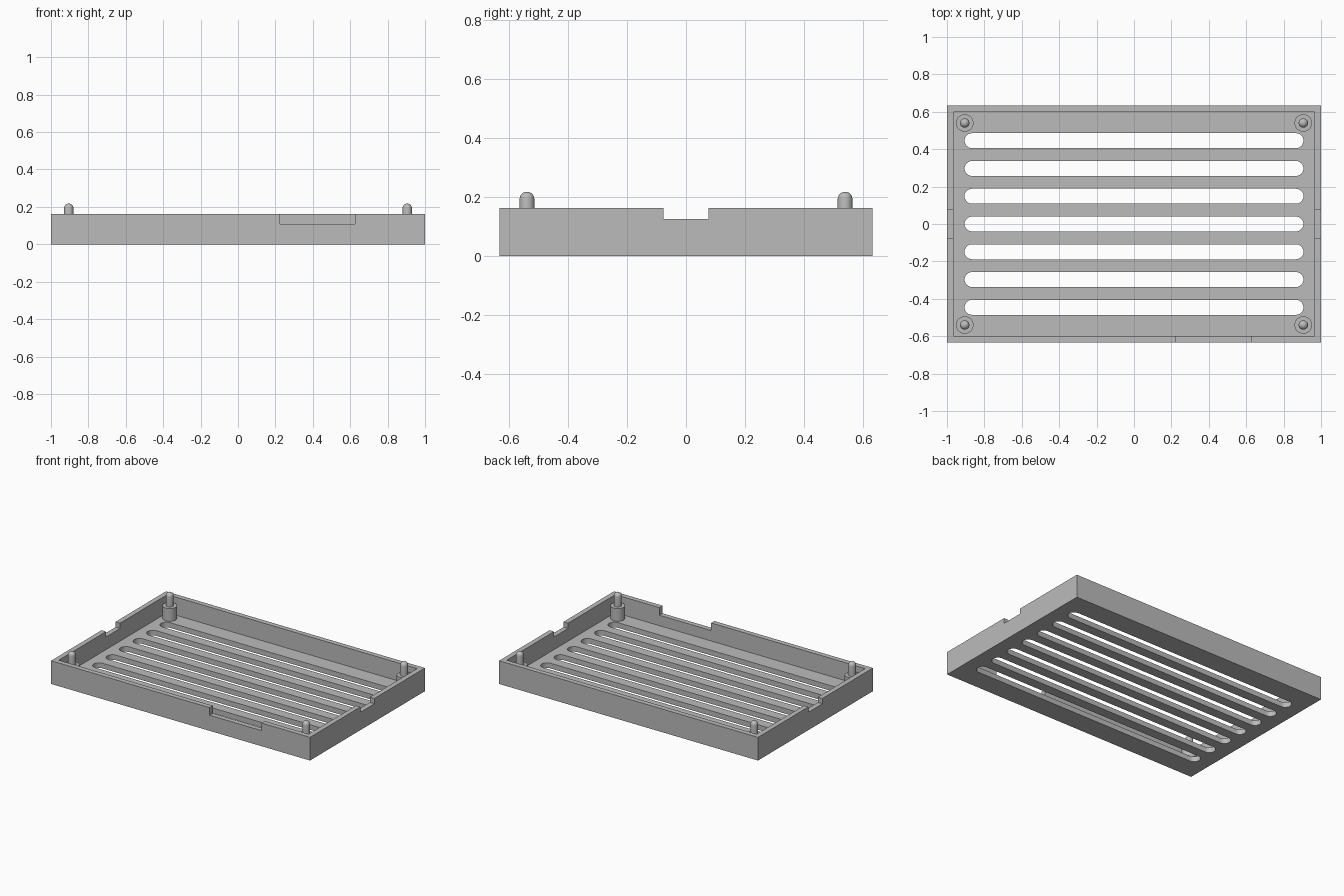
import bpy, bmesh, math
from mathutils import Matrix, Vector

if "Cube" in bpy.data.objects:
    bpy.data.objects.remove(bpy.data.objects["Cube"])

# Overall sizes
HX, HY, H = 1.0, 0.634, 0.162
WALL, FLOOR = 0.035, 0.036
POST_X, POST_Y = 0.905, 0.54

grey = bpy.data.materials.new("light_grey")
grey.diffuse_color = (0.5, 0.5, 0.5, 1)
grey.use_nodes = True
grey.node_tree.nodes["Principled BSDF"].inputs["Base Color"].default_value = grey.diffuse_color


def make_object(name, bm):
    bmesh.ops.recalc_face_normals(bm, faces=bm.faces[:])
    mesh = bpy.data.meshes.new(name)
    bm.to_mesh(mesh)
    bm.free()
    mesh.materials.append(grey)
    obj = bpy.data.objects.new(name, mesh)
    bpy.context.collection.objects.link(obj)
    return obj


def box(name, x0, x1, y0, y1, z0, z1):
    bm = bmesh.new()
    size = Matrix.Diagonal((x1 - x0, y1 - y0, z1 - z0, 1))
    mid = Matrix.Translation(((x0 + x1) / 2, (y0 + y1) / 2, (z0 + z1) / 2))
    bmesh.ops.create_cube(bm, size=1, matrix=mid @ size)
    return make_object(name, bm)


def slot(name, y, half_len, r, z0, z1, steps=12):
    """Long bar with rounded ends, along x."""
    bm = bmesh.new()
    ring = []
    for side in (1, -1):
        for i in range(steps + 1):
            a = -math.pi / 2 + math.pi * i / steps
            ring.append(bm.verts.new((side * (half_len - r + r * math.cos(a)),
                                      y + side * r * math.sin(a), z0)))
    face = bm.faces.new(ring)
    out = bmesh.ops.extrude_face_region(bm, geom=[face])["geom"]
    top = [v for v in out if isinstance(v, bmesh.types.BMVert)]
    bmesh.ops.translate(bm, verts=top, vec=(0, 0, z1 - z0))
    return make_object(name, bm)


def cut(target, cutter):
    mod = target.modifiers.new("cut", "BOOLEAN")
    mod.operation, mod.solver, mod.object = "DIFFERENCE", "EXACT", cutter
    bpy.context.view_layer.objects.active = target
    bpy.ops.object.modifier_apply(modifier=mod.name)
    bpy.data.objects.remove(cutter)


def smooth(obj):
    bpy.ops.object.select_all(action="DESELECT")
    obj.select_set(True)
    bpy.context.view_layer.objects.active = obj
    bpy.ops.object.shade_smooth_by_angle(angle=math.radians(30))


# Open tray: hollowed box
tray = box("tray", -HX, HX, -HY, HY, 0, H)
cut(tray, box("cavity", -HX + WALL, HX - WALL, -HY + WALL, HY - WALL, FLOOR, H + 0.1))

# Notches in both side walls and in the front wall
for s in (-1, 1):
    x = s * (HX - WALL / 2)
    cut(tray, box("side_notch", x - 0.03, x + 0.03, -0.077, 0.077, 0.125, H + 0.1))
cut(tray, box("front_notch", 0.225, 0.625, -HY - 0.02, -HY + WALL + 0.02, 0.109, H + 0.1))

# Seven ventilation slots through the floor
for i in range(-3, 4):
    cut(tray, slot("vent_slot", i * 0.1485, 0.906, 0.04, -0.05, FLOOR + 0.03))
smooth(tray)

# Corner posts: wide standoff with a round-tipped peg, turned from one profile
R_POST, R_PEG, SHOULDER, TIP = 0.047, 0.025, 0.125, 0.218
profile = [(0, FLOOR - 0.004), (R_POST, FLOOR - 0.004), (R_POST, SHOULDER), (R_PEG, SHOULDER)]
for i in range(7):
    a = math.pi / 2 * i / 6
    profile.append((R_PEG * math.cos(a) if i < 6 else 0, TIP - R_PEG + R_PEG * math.sin(a)))

for sx, x_name in ((-1, "left"), (1, "right")):
    for sy, y_name in ((-1, "front"), (1, "back")):
        bm = bmesh.new()
        pts = [bm.verts.new((r, 0, z)) for r, z in profile]
        edges = [bm.edges.new(pair) for pair in zip(pts, pts[1:])]
        bmesh.ops.spin(bm, geom=pts + edges, cent=(0, 0, 0), axis=(0, 0, 1),
                       angle=2 * math.pi, steps=32, use_duplicate=False)
        bmesh.ops.remove_doubles(bm, verts=bm.verts[:], dist=1e-5)
        bmesh.ops.translate(bm, verts=bm.verts[:], vec=Vector((sx * POST_X, sy * POST_Y, 0)))
        smooth(make_object(f"{y_name}_{x_name}_post", bm))
